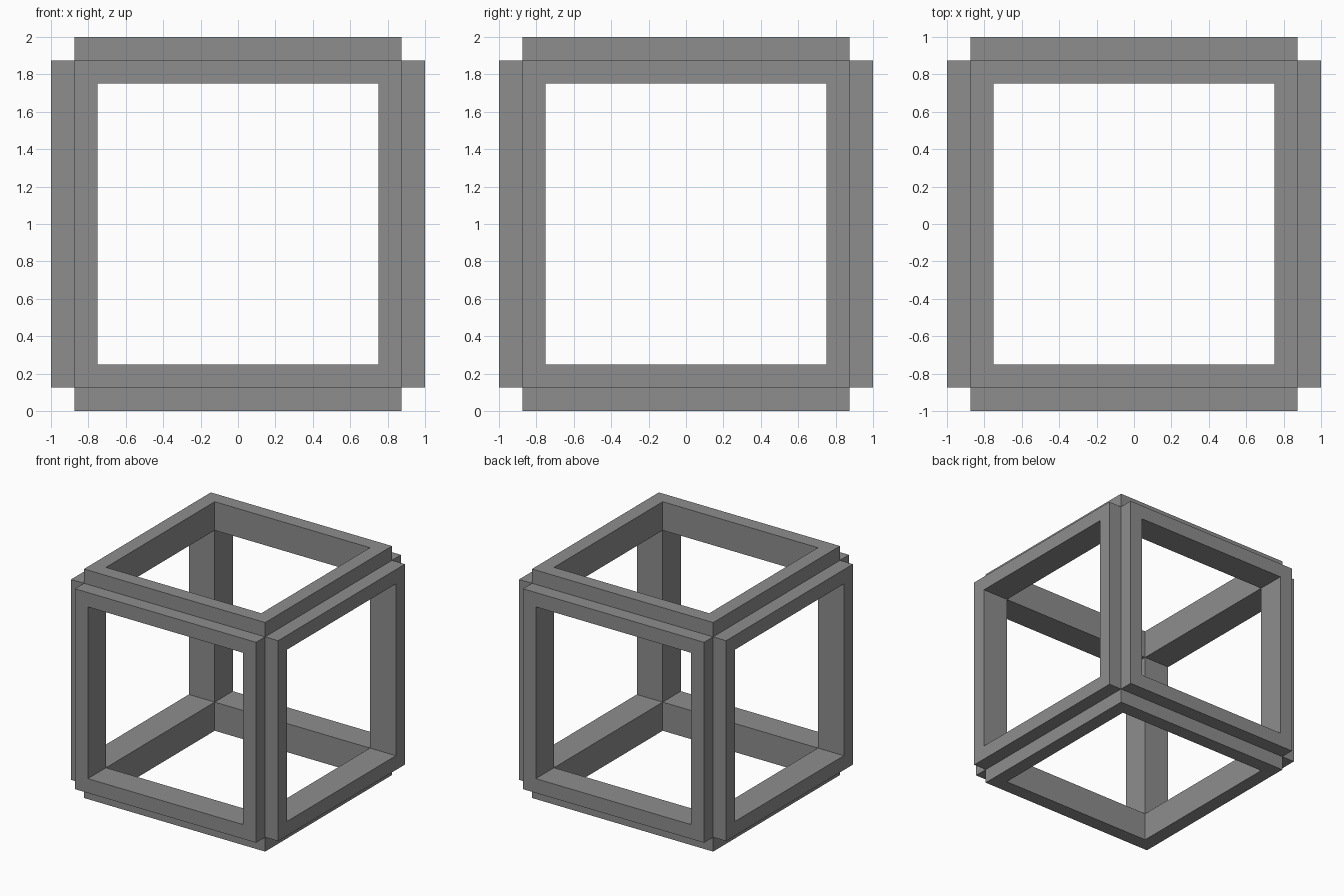
import bpy, bmesh
from mathutils import Vector

if "Cube" in bpy.data.objects:
    bpy.data.objects.remove(bpy.data.objects["Cube"])

# Grid lines of the frame: outer ledge, edge channel, opening
LINES = (-1, -0.875, -0.75, 0.75, 0.875, 1)


def solid(cell):
    """Bars lie where two axes are outside the opening; channels run along the cube edges."""
    if not all(0 <= c <= 4 for c in cell):
        return False
    in_bar = sum(c != 2 for c in cell)
    in_channel = sum(c in (0, 4) for c in cell)
    return in_bar >= 2 and in_channel < 2


def add_skin(bm, cell, axis, side):
    """Add one outward face of a grid cell."""
    u, v = (axis + 1) % 3, (axis + 2) % 3
    corners = [(0, 0), (1, 0), (1, 1), (0, 1)]
    if side < 0:
        corners.reverse()
    verts = []
    for a, b in corners:
        p = Vector((0, 0, 1))
        p[axis] += LINES[cell[axis] + (side > 0)]
        p[u] += LINES[cell[u] + a]
        p[v] += LINES[cell[v] + b]
        verts.append(bm.verts.new(p))
    bm.faces.new(verts)


# Open cube frame with stepped edges
bm = bmesh.new()
for i in range(5):
    for j in range(5):
        for k in range(5):
            cell = (i, j, k)
            if not solid(cell):
                continue
            for axis in range(3):
                for side in (-1, 1):
                    near = list(cell)
                    near[axis] += side
                    if not solid(near):
                        add_skin(bm, cell, axis, side)
bmesh.ops.remove_doubles(bm, verts=bm.verts, dist=1e-4)

mesh = bpy.data.meshes.new("cube_frame")
bm.to_mesh(mesh)
bm.free()
frame = bpy.data.objects.new("cube_frame", mesh)
bpy.context.collection.objects.link(frame)

# Plain grey
grey = bpy.data.materials.new("grey")
grey.diffuse_color = (0.27, 0.27, 0.27, 1)
grey.use_nodes = True
grey.node_tree.nodes["Principled BSDF"].inputs["Base Color"].default_value = grey.diffuse_color
mesh.materials.append(grey)
